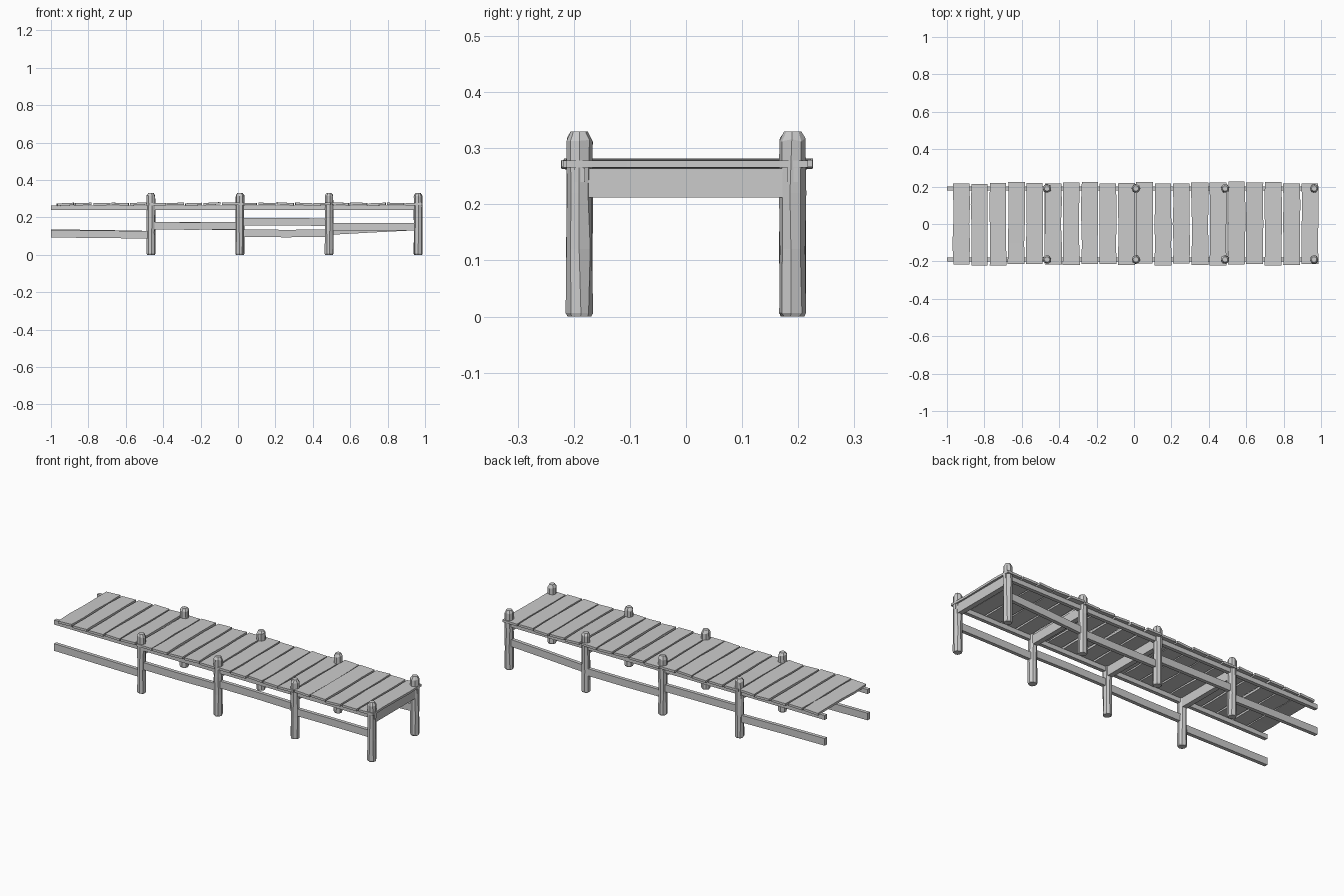
import bpy, bmesh, math, random

if "Cube" in bpy.data.objects:
    bpy.data.objects.remove(bpy.data.objects["Cube"])

random.seed(4)
POST_X = (-0.465, 0.01, 0.487, 0.963)
POST_Y = 0.19


def finish(name, bm):
    bmesh.ops.recalc_face_normals(bm, faces=bm.faces)
    mesh = bpy.data.meshes.new(name)
    bm.to_mesh(mesh)
    bm.free()
    obj = bpy.data.objects.new(name, mesh)
    bpy.context.collection.objects.link(obj)
    return obj


def loft(name, rings):
    """Closed solid through rings of equal point count."""
    bm = bmesh.new()
    loops = [[bm.verts.new(p) for p in ring] for ring in rings]
    n = len(loops[0])
    for a, b in zip(loops, loops[1:]):
        for i in range(n):
            j = (i + 1) % n
            bm.faces.new((a[i], a[j], b[j], b[i]))
    bm.faces.new(loops[0][::-1])
    bm.faces.new(loops[-1])
    return finish(name, bm)


def timber(name, stations, y, thick):
    """Lengthwise board: stations are (x, bottom z, top z)."""
    h = thick / 2
    return loft(name, [[(x, y - h, lo), (x, y + h, lo), (x, y + h, hi), (x, y - h, hi)]
                       for x, lo, hi in stations])


def box(name, x0, x1, y0, y1, z0, z1):
    return loft(name, [[(x, y0, z0), (x, y1, z0), (x, y1, z1), (x, y0, z1)]
                       for x in (x0, x1)])


# rough-hewn posts with chamfered tops
def post(name, x, y):
    phase = random.uniform(0, math.pi / 4)
    profile = [(0.0, 0.021), (0.006, 0.024), (0.12, 0.0235),
               (0.22, 0.0235), (0.316, 0.0235), (0.33, 0.015)]
    rings = []
    for z, r in profile:
        ring = []
        for k in range(8):
            a = phase + k * math.pi / 4 + random.uniform(-0.1, 0.1)
            rr = r * random.uniform(0.94, 1.04)
            dz = random.uniform(-0.006, 0.003) if 0.3 < z < 0.32 else 0
            ring.append((x + rr * math.cos(a), y + rr * math.sin(a), z + dz))
        rings.append(ring)
    loft(name, rings)


for i, x in enumerate(POST_X):
    for side, y in (("front", -POST_Y), ("back", POST_Y)):
        post(f"{side}_post_{i + 1}", x, y)
    # cross beam joining each pair of posts
    box(f"cross_beam_{i + 1}", x - 0.014, x + 0.014, -0.18, 0.18, 0.212, 0.264)

# stringers under the deck
for side, y in (("front", -POST_Y), ("back", POST_Y)):
    timber(f"{side}_stringer", [(-1.0, 0.24, 0.265), (0.985, 0.24, 0.265)], y, 0.02)

# uneven lower rails, one length per bay: (start z, middle z, end z)
BAYS = [(-1.0, POST_X[0])] + list(zip(POST_X, POST_X[1:]))
RAILS = {
    "front": (-POST_Y, [(0.113, 0.110, 0.107), (0.155, 0.154, 0.157),
                        (0.178, 0.178, 0.174), (0.150, 0.151, 0.150)]),
    "back": (POST_Y, [(0.116, 0.113, 0.108), (0.157, 0.155, 0.153),
                      (0.116, 0.114, 0.115), (0.127, 0.140, 0.152)]),
}
for side, (y, bays) in RAILS.items():
    for i, ((x0, x1), heights) in enumerate(zip(BAYS, bays)):
        xs = (x0, (x0 + x1) / 2, x1)
        timber(f"{side}_lower_rail_{i + 1}",
               [(x, z - 0.02, z + 0.02) for x, z in zip(xs, heights)], y, 0.02)

# deck planks with wavering edges, slightly tilted
COUNT, START, PITCH = 20, -0.968, 0.0981
for i in range(COUNT):
    x0 = START + i * PITCH
    x1 = x0 + PITCH - 0.009
    y0 = -0.216 + random.uniform(-0.007, 0.005)
    y1 = 0.220 + random.uniform(-0.007, 0.007)
    lift, tilt = random.uniform(-0.001, 0.002), random.uniform(-0.0025, 0.0025)
    rings = []
    for k in range(5):
        y = y0 + (y1 - y0) * k / 4
        a = x0 + random.uniform(-0.003, 0.003)
        b = x1 + random.uniform(-0.003, 0.003)
        za, zb = 0.265 + lift - tilt, 0.265 + lift + tilt
        rings.append([(a, y, za), (b, y, zb), (b, y, zb + 0.0125), (a, y, za + 0.0125)])
    loft(f"deck_plank_{i + 1}", rings)
